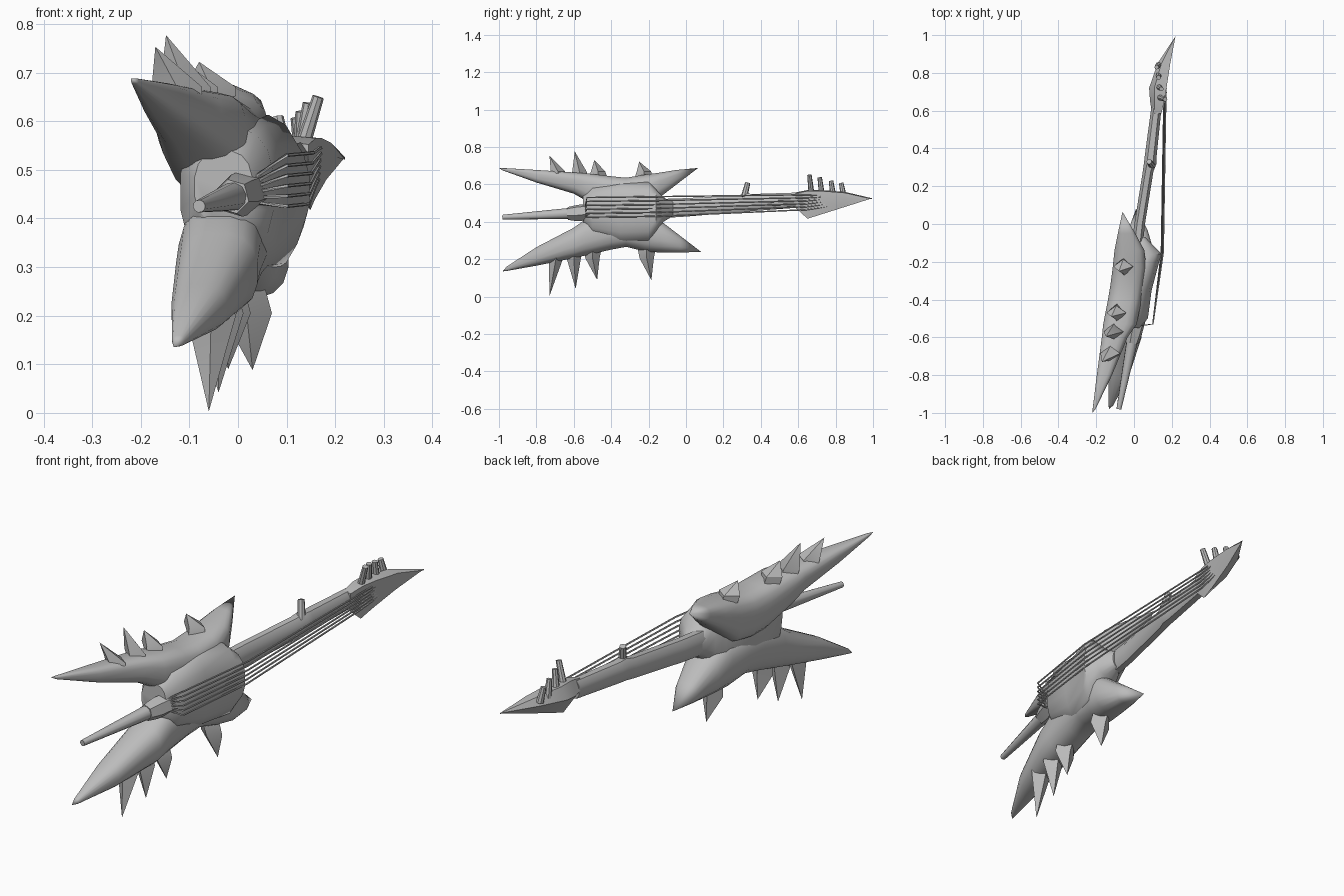
import bpy, bmesh, math
from mathutils import Vector

cube = bpy.data.objects.get("Cube")
if cube:
    bpy.data.objects.remove(cube, do_unlink=True)

grey = bpy.data.materials.new("plain_grey")
grey.use_nodes = True
COLOUR = (0.5, 0.5, 0.5, 1)
grey.diffuse_color = COLOUR
grey.node_tree.nodes["Principled BSDF"].inputs["Base Color"].default_value = COLOUR


def finish(bm, name, angle=40):
    bmesh.ops.remove_doubles(bm, verts=bm.verts, dist=0.0005)
    bmesh.ops.recalc_face_normals(bm, faces=bm.faces)
    mesh = bpy.data.meshes.new(name)
    bm.to_mesh(mesh)
    bm.free()
    mesh.materials.append(grey)
    mesh.shade_smooth()
    mesh.set_sharp_from_angle(angle=math.radians(angle))
    obj = bpy.data.objects.new(name, mesh)
    bpy.context.collection.objects.link(obj)


def skin(name, rings, angle=40):
    """Join rings of vertices into a closed skin."""
    bm = bmesh.new()
    rows = [[bm.verts.new(p) for p in ring] for ring in rings]
    n = len(rows[0])
    for a, b in zip(rows, rows[1:]):
        for i in range(n):
            j = (i + 1) % n
            bm.faces.new((a[i], a[j], b[j], b[i]))
    bm.faces.new(rows[0])
    bm.faces.new(rows[-1])
    finish(bm, name, angle)


def loft(name, stations, sides=12, power=0.8):
    """Each station is y, x range, z range of a rounded section."""
    rings = []
    for y, x0, x1, z0, z1 in stations:
        ring = []
        for i in range(sides):
            a = math.tau * (i + 0.5) / sides
            c, s = math.cos(a), math.sin(a)
            c = math.copysign(abs(c) ** power, c)
            s = math.copysign(abs(s) ** power, s)
            ring.append(((x0 + x1) / 2 + c * (x1 - x0) / 2, y,
                         (z0 + z1) / 2 + s * (z1 - z0) / 2))
        rings.append(ring)
    skin(name, rings)


def tube(name, points, radii, sides=8, angle=40):
    """Round bar through the given points."""
    pts = [Vector(p) for p in points]
    rings = []
    for i, p in enumerate(pts):
        d = (pts[min(i + 1, len(pts) - 1)] - pts[max(i - 1, 0)]).normalized()
        side = d.orthogonal().normalized()
        up = d.cross(side)
        rings.append([p + radii[i] * (math.cos(math.tau * k / sides) * side
                                      + math.sin(math.tau * k / sides) * up)
                      for k in range(sides)])
    skin(name, rings, angle)


def plane_x(y, z):
    """Leaning plane that the body lies on."""
    return 0.036 + 0.15 * y - 0.155 * z


def wing(name, stations, front, power):
    rows = []
    for y, z0, z1 in stations:
        t = min((z1 - z0) / 0.15, 1)
        x = plane_x(y, (z0 + z1) / 2)
        rows.append((y, x - 0.03 * t, x + front * t, z0, z1))
    loft(name, rows, 16, power)


# Upper and lower wings of the body
wing("upper_wing", [(-1, .688, .688), (-.98, .675, .688), (-.8, .61, .678), (-.6, .55, .665),
                    (-.53, .51, .66), (-.4, .45, .645), (-.32, .44, .637), (-.23, .45, .652),
                    (-.14, .53, .664), (-.05, .6, .678), (.065, .688, .688)], .15, .65)
wing("lower_wing", [(-.98, .135, .135), (-.96, .137, .16), (-.8, .165, .265), (-.6, .205, .37),
                    (-.53, .22, .42), (-.4, .25, .46), (-.32, .265, .46), (-.22, .24, .46),
                    (-.14, .235, .41), (-.03, .235, .325), (.08, .24, .24)], .14, .8)

# Body core between the wings
loft("body_core", [(-.55, -.09, .03, .39, .54), (-.5, -.12, .075, .32, .59),
                   (-.35, -.1, .095, .28, .615), (-.2, -.06, .135, .285, .615),
                   (-.16, -.035, .148, .34, .575), (-.12, -.02, .11, .4, .53),
                   (-.07, 0, .06, .43, .51)], 16)


# Edge spikes, flared where they meet the wings
def spike(name, tip, base_y, base_z, edge_z):
    rings = []
    for z, half_x, half_y in [(base_z, .045, .05), (edge_z, .052, .038)]:
        x = plane_x(base_y, z) + 0.045
        rings.append([(x - half_x, base_y, z), (x, base_y - half_y, z),
                      (x + half_x, base_y, z), (x, base_y + half_y, z)])
    skin(name, rings + [[tip] * 4], 30)


for i, (x, y, z, by) in enumerate([(-.17, -.73, .753, -.685), (-.148, -.595, .777, -.57),
                                   (-.12, -.49, .73, -.47), (-.08, -.25, .722, -.225)]):
    spike(f"upper_spike_{i + 1}", (x, y, z), by, .635, .67)
for i, (x, y, z, by) in enumerate([(-.06, -.73, .003, -.695), (-.04, -.59, .042, -.6),
                                   (-.02, -.475, .09, -.5), (.03, -.185, .088, -.21)]):
    spike(f"lower_spike_{i + 1}", (x, y, z), by, .265, .205)

# Tail rod and its six-sided collar
tube("tail_rod", [(-.08, -.98, .425), (-.01, -.62, .445)], [.013, .03], 10)
tube("tail_collar", [(-.012, -.63, .445), (-.002, -.58, .447), (.02, -.5, .455)],
     [.036, .045, .045], 6, 25)

# Neck
loft("neck", [(-.15, -.02, .045, .415, .525), (0, .0, .06, .425, .53), (.28, .045, .105, .448, .545),
              (.32, .05, .122, .452, .555), (.36, .055, .122, .455, .552),
              (.62, .09, .148, .475, .56)], 8)

# Pointed headstock: broad along the top, narrowing to a lower edge
head = []
for y, back, front, low, high in [(.585, .095, .145, .475, .557), (.65, .085, .16, .417, .57),
                                  (.72, .08, .172, .439, .57), (.85, .125, .192, .48, .56),
                                  (.995, .22, .22, .526, .526)]:
    mid = low + .6 * (high - low)
    head.append([(back, y, mid), (back + .3 * (front - back), y, high), (front, y, high - .005),
                 (front, y, mid), (back + .85 * (front - back), y, low)])
skin("headstock", head, 30)

# Tuning pegs and the neck peg
for i, (x, y, z) in enumerate([(.165, .66, .65), (.145, .715, .637),
                               (.13, .775, .62), (.12, .83, .607)]):
    tube(f"peg_{i + 1}", [(.13, y + .012, .54), (x, y, z)], [.016, .012], 8)
tube("neck_peg", [(.095, .31, .53), (.08, .33, .608)], [.018, .014], 8)

# Strings fanning out of the collar and running to the headstock
for i in range(6):
    t = i / 5
    tube(f"string_{i + 1}", [(.02, -.54, .435 + .04 * t), (.1, -.53, .425 + .105 * t),
                             (.145 + .01 * t, -.15, .43 + .105 * t),
                             (.158 + .01 * t, .64, .465 + .08 * t),
                             (.17, .8 - .1 * t, .49 + .055 * t)], [.004] * 5, 5)
